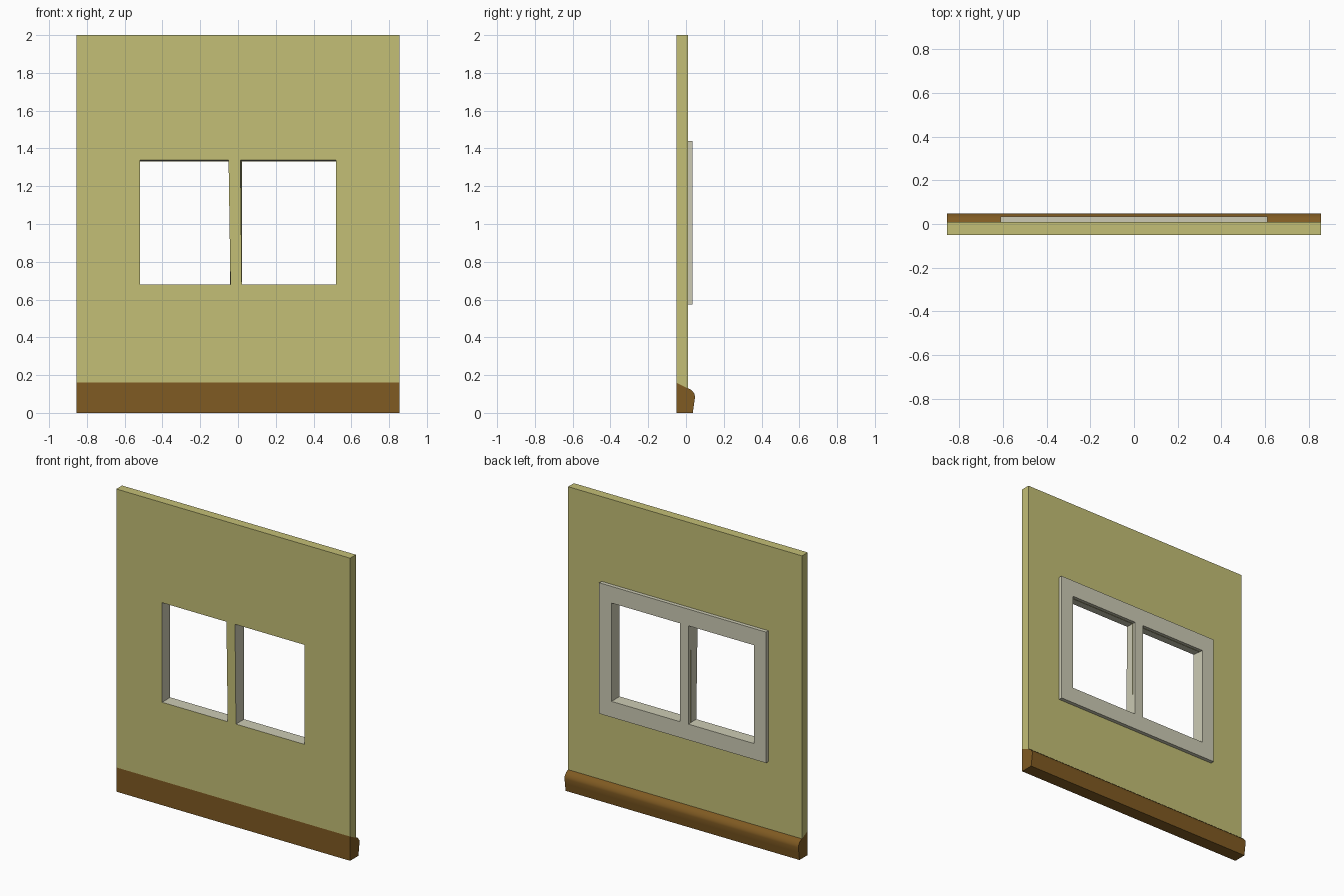
import bpy
import bmesh

if "Cube" in bpy.data.objects:
    bpy.data.objects.remove(bpy.data.objects["Cube"])

W = 0.855                       # wall half width
FRONT, BACK, TRIM = -0.05, 0.01, 0.035


def material(name, rgb):
    m = bpy.data.materials.new(name)
    m.diffuse_color = (*rgb, 1)
    m.use_nodes = True
    m.node_tree.nodes["Principled BSDF"].inputs["Base Color"].default_value = m.diffuse_color
    return m


olive = material("olive wall paint", (0.55, 0.52, 0.18))
cream = material("pale window trim", (0.61, 0.60, 0.46))
brown = material("brown skirting", (0.215, 0.103, 0.016))


def finish(bm, name, mat):
    bmesh.ops.remove_doubles(bm, verts=bm.verts, dist=1e-5)
    bmesh.ops.recalc_face_normals(bm, faces=bm.faces)
    me = bpy.data.meshes.new(name)
    bm.to_mesh(me)
    bm.free()
    me.materials.append(mat)
    ob = bpy.data.objects.new(name, me)
    bpy.context.collection.objects.link(ob)
    return ob


def grid(half, z0, z1, y, top, mull_low, mull_high):
    """4 rows of 6 points; cells 1 and 3 of the middle row are the windows."""
    rows = []
    for z, (a, b) in ((z0, mull_low), (0.68, mull_low), (top, mull_high), (z1, mull_high)):
        rows.append([(x, y, z) for x in (-half, -0.52, a, b, 0.52, half)])
    return rows


def face(bm, pts):
    bm.faces.new([bm.verts.new(p) for p in pts])


def panel(bm, g):
    for j in range(3):
        for i in range(5):
            if not (j == 1 and i in (1, 3)):
                face(bm, (g[j][i], g[j][i + 1], g[j + 1][i + 1], g[j + 1][i]))


def bridge(bm, la, lb):
    n = len(la)
    for k in range(n):
        face(bm, (la[k], la[(k + 1) % n], lb[(k + 1) % n], lb[k]))


def outline(g):
    return g[0] + [g[1][5], g[2][5]] + g[3][::-1] + [g[2][0], g[1][0]]


def hole(g, i):
    return [g[1][i], g[1][i + 1], g[2][i + 1], g[2][i]]


low, high, rear = (-0.04, 0.02), (-0.05, 0.013), (-0.042, 0.02)
wall_front = grid(W, 0.16, 2.0, FRONT, 1.338, low, high)
wall_back = grid(W, 0.13, 2.0, BACK, 1.33, rear, rear)
trim_base = grid(0.61, 0.575, 1.44, BACK, 1.33, rear, rear)
trim_back = grid(0.61, 0.575, 1.44, TRIM, 1.33, rear, rear)

# wall with two openings
bm = bmesh.new()
panel(bm, wall_front)
panel(bm, wall_back)
bridge(bm, outline(wall_front), outline(wall_back))
finish(bm, "wall", olive)

# window trim on the back, lining both openings through the wall
bm = bmesh.new()
panel(bm, trim_back)
bridge(bm, outline(trim_base), outline(trim_back))
for i in (1, 3):
    bridge(bm, hole(wall_front, i), hole(trim_back, i))
finish(bm, "window_frame", cream)

# skirting board profile (y, z) extruded along x
profile = [(FRONT, 0), (0.036, 0), (0.043, 0.05), (0.048, 0.085), (0.045, 0.1),
           (0.035, 0.115), (0.025, 0.124), (BACK, 0.13), (FRONT, 0.16)]
left, right = ([(s * W, y, z) for y, z in profile] for s in (-1, 1))
bm = bmesh.new()
face(bm, left)
face(bm, right)
bridge(bm, left, right)
board = finish(bm, "skirting_board", brown)
bpy.context.view_layer.objects.active = board
board.select_set(True)
bpy.ops.object.shade_smooth_by_angle(angle=0.5)
